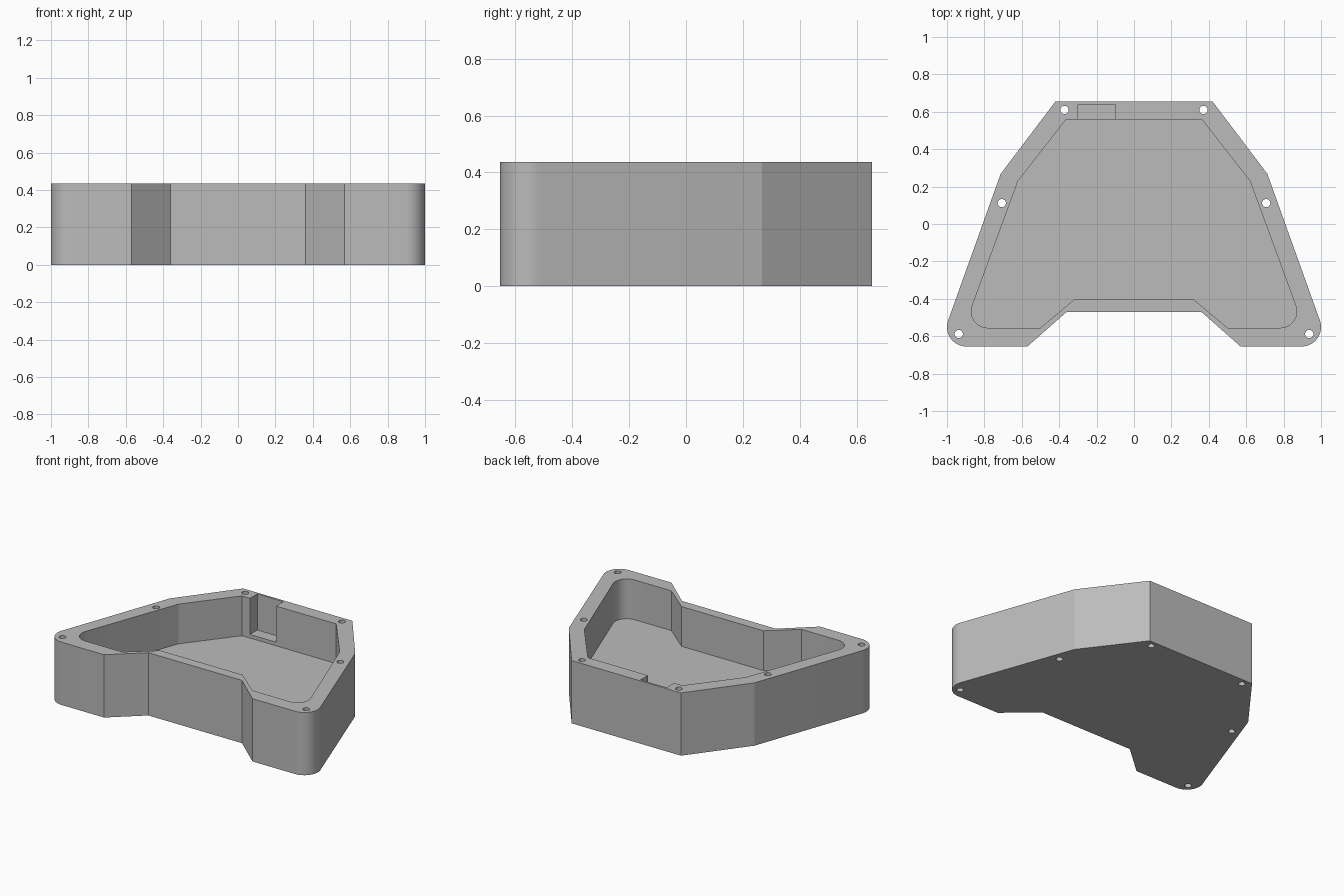
import bpy
import bmesh
from math import radians, cos, sin
from mathutils import Matrix

HEIGHT = 0.436
FLOOR = 0.16

if "Cube" in bpy.data.objects:
    bpy.data.objects.remove(bpy.data.objects["Cube"], do_unlink=True)

grey = bpy.data.materials.new("plain grey")
grey.use_nodes = True
colour = (0.5, 0.5, 0.5, 1)
grey.diffuse_color = colour
grey.node_tree.nodes["Principled BSDF"].inputs["Base Color"].default_value = colour


def make_object(name, bm):
    bmesh.ops.recalc_face_normals(bm, faces=bm.faces)
    mesh = bpy.data.meshes.new(name)
    bm.to_mesh(mesh)
    bm.free()
    mesh.materials.append(grey)
    obj = bpy.data.objects.new(name, mesh)
    bpy.context.collection.objects.link(obj)
    return obj


def prism(name, outline, z0, z1):
    bm = bmesh.new()
    face = bm.faces.new([bm.verts.new((x, y, z0)) for x, y in outline])
    top = bmesh.ops.extrude_face_region(bm, geom=[face])["geom"]
    verts = [v for v in top if isinstance(v, bmesh.types.BMVert)]
    bmesh.ops.translate(bm, verts=verts, vec=(0, 0, z1 - z0))
    return make_object(name, bm)


def mirrored_outline(front, back, centre, radius):
    """Half outline from front to back with a rounded foot, mirrored in x."""
    angles = [radians(-90 + 110 * i / 16) for i in range(17)]
    arc = [(centre[0] + radius * cos(a), centre[1] + radius * sin(a)) for a in angles]
    half = front + arc + back
    return half + [(-x, y) for x, y in reversed(half)]


def cut(target, cutter):
    cutter.hide_render = True
    mod = target.modifiers.new("cut", 'BOOLEAN')
    mod.operation = 'DIFFERENCE'
    mod.solver = 'EXACT'
    mod.object = cutter
    bpy.context.view_layer.objects.active = target
    bpy.ops.object.modifier_apply(modifier=mod.name)
    bpy.data.objects.remove(cutter, do_unlink=True)


# Solid tray body
body = prism("tray_body", mirrored_outline(
    [(0.36, -0.47), (0.57, -0.655)],
    [(0.713, 0.268), (0.42, 0.655)], (0.896, -0.551), 0.104), 0, HEIGHT)

# Open cavity
cut(body, prism("cavity_cutter", mirrored_outline(
    [(0.315, -0.40), (0.50, -0.555)],
    [(0.62, 0.23), (0.362, 0.56)], (0.782, -0.467), 0.088), FLOOR, 0.6))

# Notch in the back wall
cut(body, prism("notch_cutter", [(-0.3, 0.5), (-0.1, 0.5), (-0.1, 0.64), (-0.3, 0.64)],
                0.185, 0.6))

# Screw holes through the rim
bm = bmesh.new()
for x, y in ((0.372, 0.61), (0.707, 0.112), (0.937, -0.588)):
    for side in (-1, 1):
        bmesh.ops.create_cone(bm, cap_ends=True, segments=24, radius1=0.022, radius2=0.022,
                              depth=1, matrix=Matrix.Translation((side * x, y, 0.2)))
cut(body, make_object("hole_cutters", bm))

# Smooth rounded corners, sharp edges elsewhere
bpy.ops.object.select_all(action='DESELECT')
body.select_set(True)
bpy.context.view_layer.objects.active = body
bpy.ops.object.shade_smooth_by_angle(angle=radians(15))
